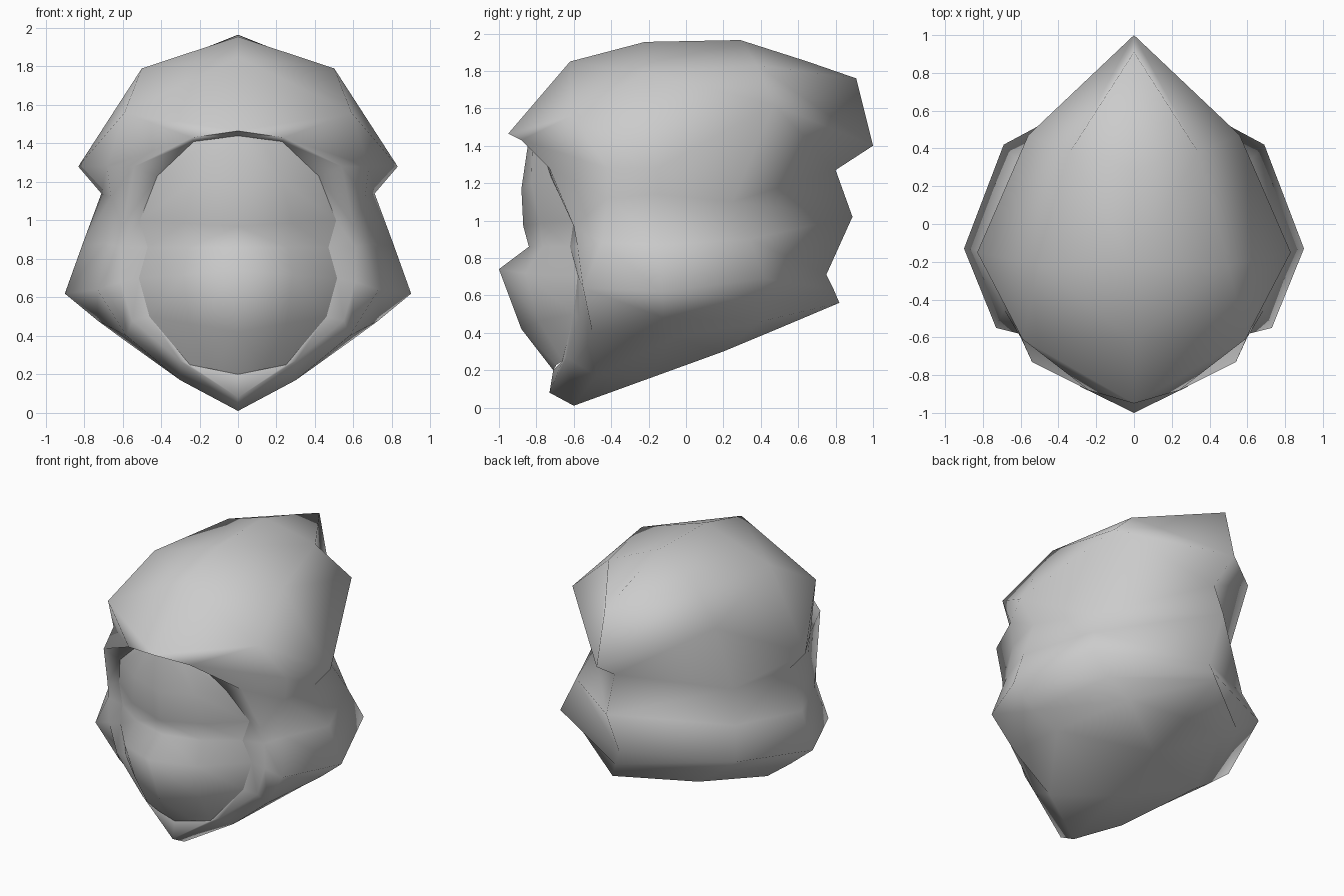
import bpy
import bmesh
import math
from mathutils import Vector

cube = bpy.data.objects.get("Cube")
if cube:
    bpy.data.objects.remove(cube, do_unlink=True)

# Plain grey for the whole model
grey = bpy.data.materials.new("plain_grey")
grey.use_nodes = True
grey_colour = (0.6, 0.6, 0.6, 1.0)
grey.diffuse_color = grey_colour
for node in grey.node_tree.nodes:
    if node.type == 'BSDF_PRINCIPLED':
        node.inputs["Base Color"].default_value = grey_colour


def loft(name, sections):
    """Skin a half surface through equal-length sections and mirror it in x."""
    bm = bmesh.new()
    rows = [[bm.verts.new(point) for point in section] for section in sections]
    for first, second in zip(rows, rows[1:]):
        for i in range(len(first) - 1):
            bm.faces.new((first[i], first[i + 1], second[i + 1], second[i]))
    bmesh.ops.recalc_face_normals(bm, faces=bm.faces[:])

    # Keep the skin facing away from the middle of the head
    middle = Vector((0, 0, 0.95))
    outward = sum(face.normal.dot(face.calc_center_median() - middle) * face.calc_area()
                  for face in bm.faces)
    if outward < 0:
        bmesh.ops.reverse_faces(bm, faces=bm.faces[:])

    mesh = bpy.data.meshes.new(name)
    bm.to_mesh(mesh)
    bm.free()
    mesh.materials.append(grey)
    obj = bpy.data.objects.new(name, mesh)
    bpy.context.collection.objects.link(obj)

    bpy.ops.object.select_all(action='DESELECT')
    obj.select_set(True)
    bpy.context.view_layer.objects.active = obj
    bpy.ops.object.shade_smooth_by_angle(angle=math.radians(85))

    mirror = obj.modifiers.new("Mirror", 'MIRROR')
    mirror.use_axis[0] = True
    mirror.use_mirror_merge = True
    mirror.merge_threshold = 0.001
    return obj


# Face: centre profile paired with the outline it curves back to
centre_profile = [(-.84, 1.44), (-.88, 1.17), (-.87, .97), (-.84, .86),
                  (-1, .74), (-.88, .42), (-.71, .2)]
side_outline = [(.23, -.78, 1.41), (.42, -.72, 1.23), (.51, -.6, 1), (.47, -.62, .86),
                (.515, -.58, .7), (.46, -.6, .5), (.25, -.66, .25)]


def face_section(centre, edge):
    """Centre, bulging cheek and outline points of one row of the face."""
    start, end = Vector((0, *centre)), Vector(edge)
    cheek = start.lerp(end, 0.55)
    cheek.y = start.y + (end.y - start.y) * 0.33
    return [start, cheek, end]


loft("face", [face_section(c, e) for c, e in zip(centre_profile, side_outline)])

# Hood: arches running from the crown, over one side, to the underside;
# the innermost one meets the outline of the face
inner_lip = [(0, *centre_profile[0]), *side_outline, (0, *centre_profile[-1])]
front_rim = [(0, -.95, 1.465), (.24, -.88, 1.43), (.54, -.73, 1.28),
             (.6, -.6, .97), (.61, -.58, .86), (.61, -.57, .68),
             (.55, -.57, .48), (.3, -.64, .27), (0, -.73, .08)]
brow_arch = [(0, -.62, 1.85), (.59, -.61, 1.56), (.68, -.42, 1.28),
             (.66, -.42, 1.12), (.69, -.45, .88), (.73, -.55, .64),
             (.58, -.5, .4), (.3, -.48, .17), (0, -.6, .01)]
ear_arch = [(0, -.22, 1.955), (.5, -.22, 1.79), (.83, -.15, 1.28),
            (.71, -.15, 1.14), (.81, -.14, .87), (.9, -.13, .62),
            (.73, -.12, .48), (.58, -.08, .37), (0, -.2, .155)]
rear_arch = [(0, .29, 1.965), (.34, .38, 1.83), (.56, .47, 1.62),
             (.54, .25, 1.1), (.62, .34, .9), (.69, .42, .69),
             (.54, .39, .57), (.38, .4, .46), (0, .2, .3)]

# The last arch lies on the centre line down the back
back_line = [(0, y, z) for y, z in ((.65, 1.85), (.91, 1.76), (1, 1.4), (.8, 1.27), (.89, 1.02),
                                    (.75, .71), (.79, .63), (.82, .56), (.5, .425))]

loft("hood", [inner_lip, front_rim, brow_arch, ear_arch, rear_arch, back_line])
